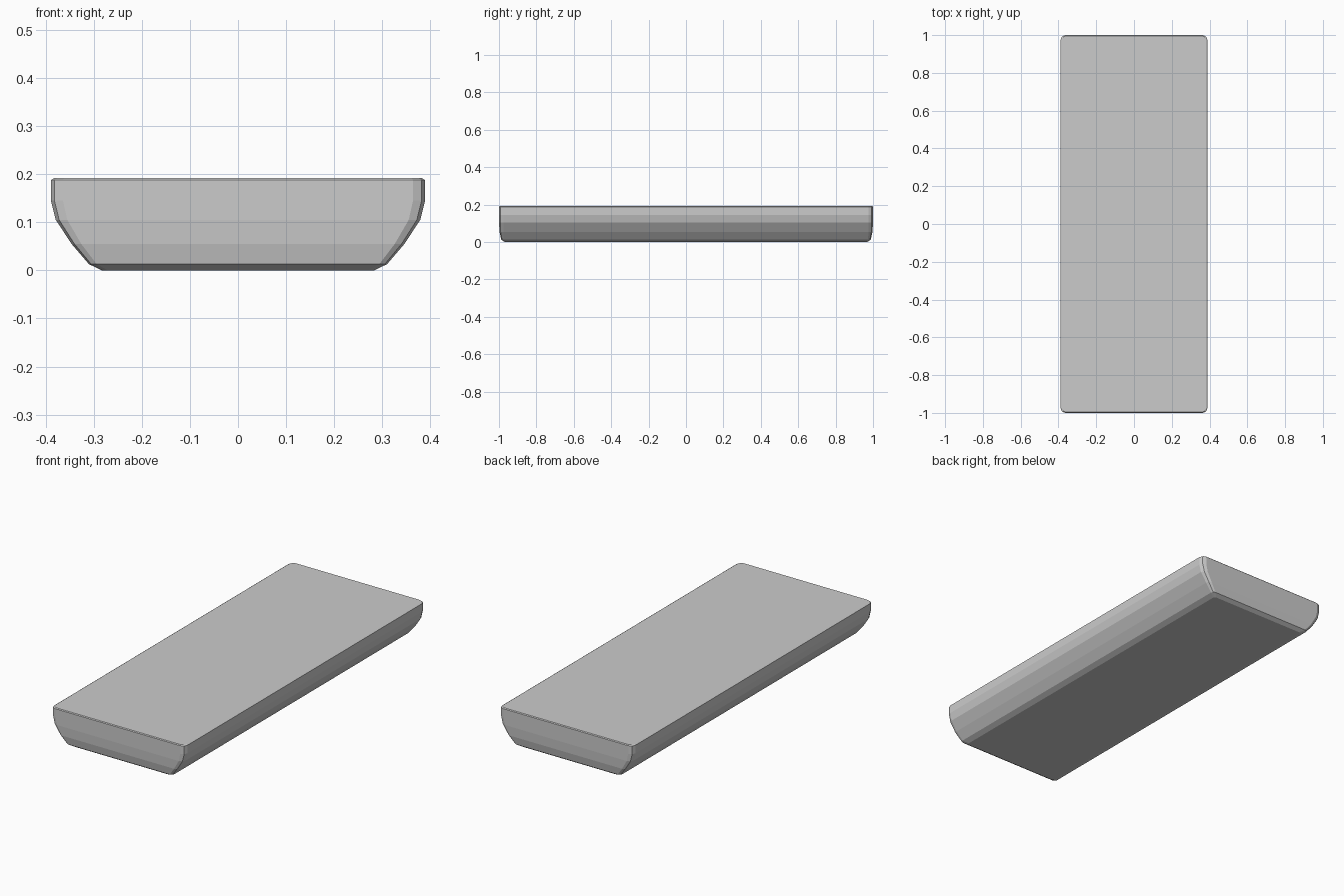
import bpy, bmesh, math

if "Cube" in bpy.data.objects:
    bpy.data.objects.remove(bpy.data.objects["Cube"])

# Stacked outline levels: height, half width, half length, corner radius
LEVELS = [
    (0.000, 0.283, 0.968, 0.012),
    (0.013, 0.310, 0.988, 0.016),
    (0.055, 0.346, 0.997, 0.020),
    (0.105, 0.379, 1.000, 0.024),
    (0.145, 0.389, 1.000, 0.025),
    (0.188, 0.389, 1.000, 0.025),
    (0.192, 0.382, 0.996, 0.022),
]
CORNER_STEPS = 2


def outline(z, hx, hy, r):
    """Rounded rectangle, counter-clockwise."""
    pts = []
    for i, (sx, sy) in enumerate([(1, 1), (-1, 1), (-1, -1), (1, -1)]):
        for k in range(CORNER_STEPS + 1):
            a = math.pi / 2 * (i + k / CORNER_STEPS)
            pts.append((sx * (hx - r) + r * math.cos(a),
                        sy * (hy - r) + r * math.sin(a), z))
    return pts


# Slab with curved long sides and softly bevelled ends
bm = bmesh.new()
rings = [[bm.verts.new(p) for p in outline(*lv)] for lv in LEVELS]
for low, high in zip(rings, rings[1:]):
    n = len(low)
    for i in range(n):
        j = (i + 1) % n
        bm.faces.new((low[i], low[j], high[j], high[i]))
bm.faces.new(rings[0][::-1])
bm.faces.new(rings[-1])
bmesh.ops.recalc_face_normals(bm, faces=bm.faces)

mesh = bpy.data.meshes.new("rounded_slab")
bm.to_mesh(mesh)
bm.free()
slab = bpy.data.objects.new("rounded_slab", mesh)
bpy.context.collection.objects.link(slab)
